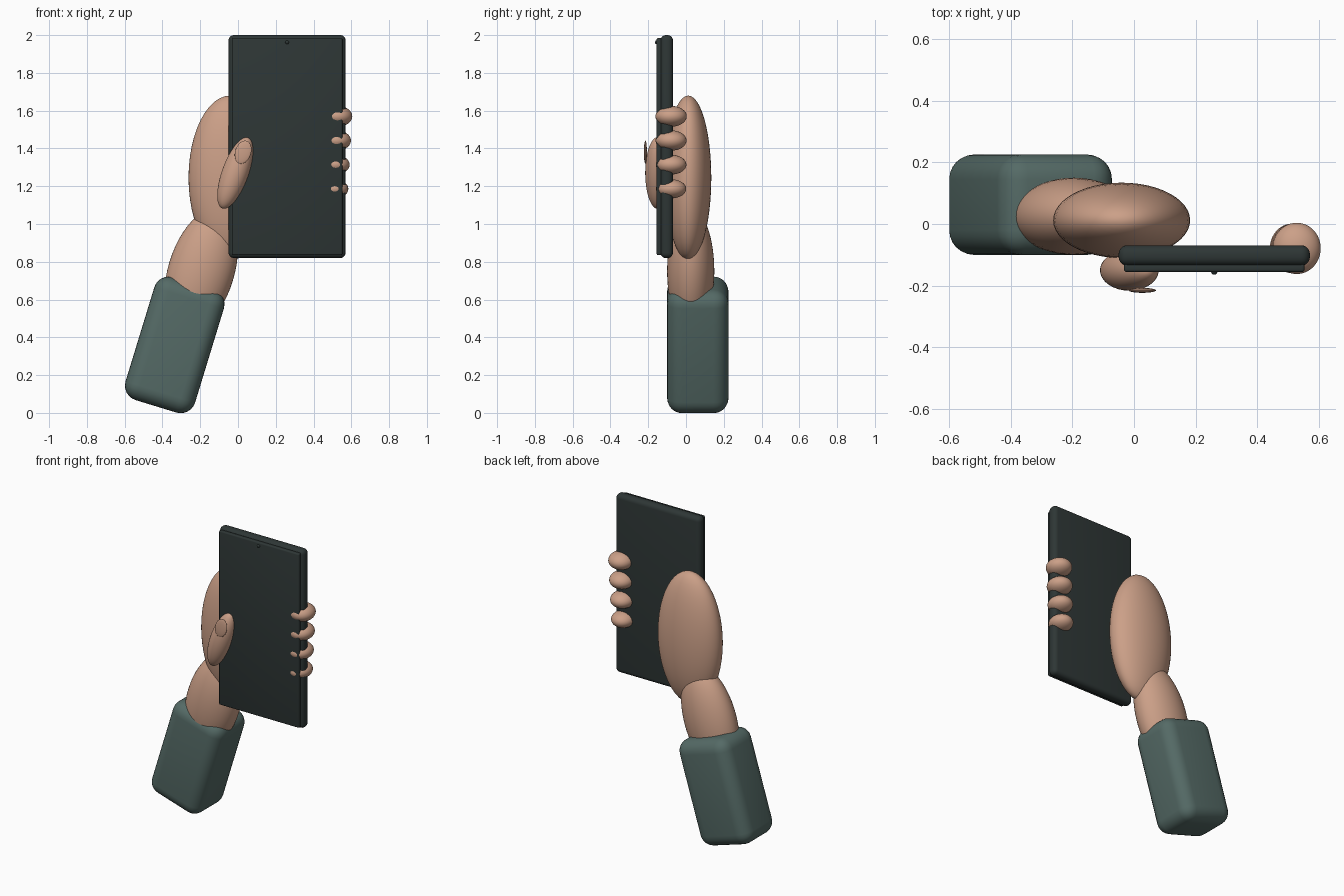
import bpy
import math

cube = bpy.data.objects.get("Cube")
if cube:
    bpy.data.objects.remove(cube, do_unlink=True)


def make_material(name, rgb):
    mat = bpy.data.materials.new(name)
    mat.use_nodes = True
    color = (*rgb, 1.0)
    mat.diffuse_color = color
    bsdf = next(n for n in mat.node_tree.nodes if n.type == 'BSDF_PRINCIPLED')
    bsdf.inputs["Base Color"].default_value = color
    return mat


SKIN = make_material("skin", (0.60, 0.35, 0.245))
SLEEVE = make_material("sleeve_teal", (0.09, 0.145, 0.133))
DARK = make_material("phone_black", (0.027, 0.037, 0.036))


def finish(obj, name, mat):
    obj.name = name
    obj.data.materials.append(mat)
    return obj


def ellipsoid(name, center, radii, mat, tilt=0.0):
    """Smooth ellipsoid, tilted about the y axis (degrees)."""
    bpy.ops.mesh.primitive_uv_sphere_add(segments=48, ring_count=24, location=center)
    obj = bpy.context.object
    obj.scale = radii
    bpy.ops.object.transform_apply(location=False, rotation=False, scale=True)
    bpy.ops.object.shade_smooth()
    obj.rotation_euler.y = math.radians(tilt)
    return finish(obj, name, mat)


def rounded_box(name, center, size, radius, mat, segments=5, tilt=0.0):
    """Box with rounded edges, tilted about the y axis (degrees)."""
    bpy.ops.mesh.primitive_cube_add(size=1, location=center)
    obj = bpy.context.object
    obj.scale = size
    bpy.ops.object.transform_apply(location=False, rotation=False, scale=True)
    bevel = obj.modifiers.new("rounding", 'BEVEL')
    bevel.width = radius
    bevel.segments = segments
    bpy.ops.object.modifier_apply(modifier=bevel.name)
    bpy.ops.object.shade_smooth_by_angle(angle=math.radians(35))
    obj.rotation_euler.y = math.radians(tilt)
    return finish(obj, name, mat)


# Arm: sleeve and wrist lean the same way, the palm stands upright
LEAN = 17
rounded_box("sleeve", (-0.335, 0.0625, 0.36), (0.385, 0.325, 0.68), 0.08, SLEEVE, 6, LEAN)
ellipsoid("wrist", (-0.195, 0.025, 0.75), (0.175, 0.125, 0.343), SKIN, LEAN)
ellipsoid("palm", (-0.04, 0.012, 1.245), (0.222, 0.122, 0.435), SKIN)

# Phone: body, raised screen slab and camera dot
rounded_box("phone_body", (0.26, -0.102, 1.41), (0.62, 0.066, 1.18), 0.028, DARK)
rounded_box("phone_screen", (0.26, -0.142, 1.41), (0.585, 0.027, 1.15), 0.008, DARK, 3)
ellipsoid("front_camera", (0.26, -0.156, 1.962), (0.01, 0.008, 0.01), DARK)

# Thumb over the front edge, with its nail
ellipsoid("thumb", (-0.015, -0.15, 1.27), (0.07, 0.066, 0.20), SKIN, 20)
ellipsoid("thumb_nail", (0.027, -0.215, 1.38), (0.042, 0.008, 0.063), SKIN, 18)

# Fingertips wrapped around the far edge, shrinking downward
for i, name in enumerate(("index", "middle", "ring", "little")):
    ellipsoid(name + "_fingertip",
              (0.527 - 0.005 * i, -0.079, 1.57 - 0.128 * i),
              (0.078 - 0.002 * i, 0.083 - 0.001 * i, 0.055 - 0.0015 * i), SKIN)
